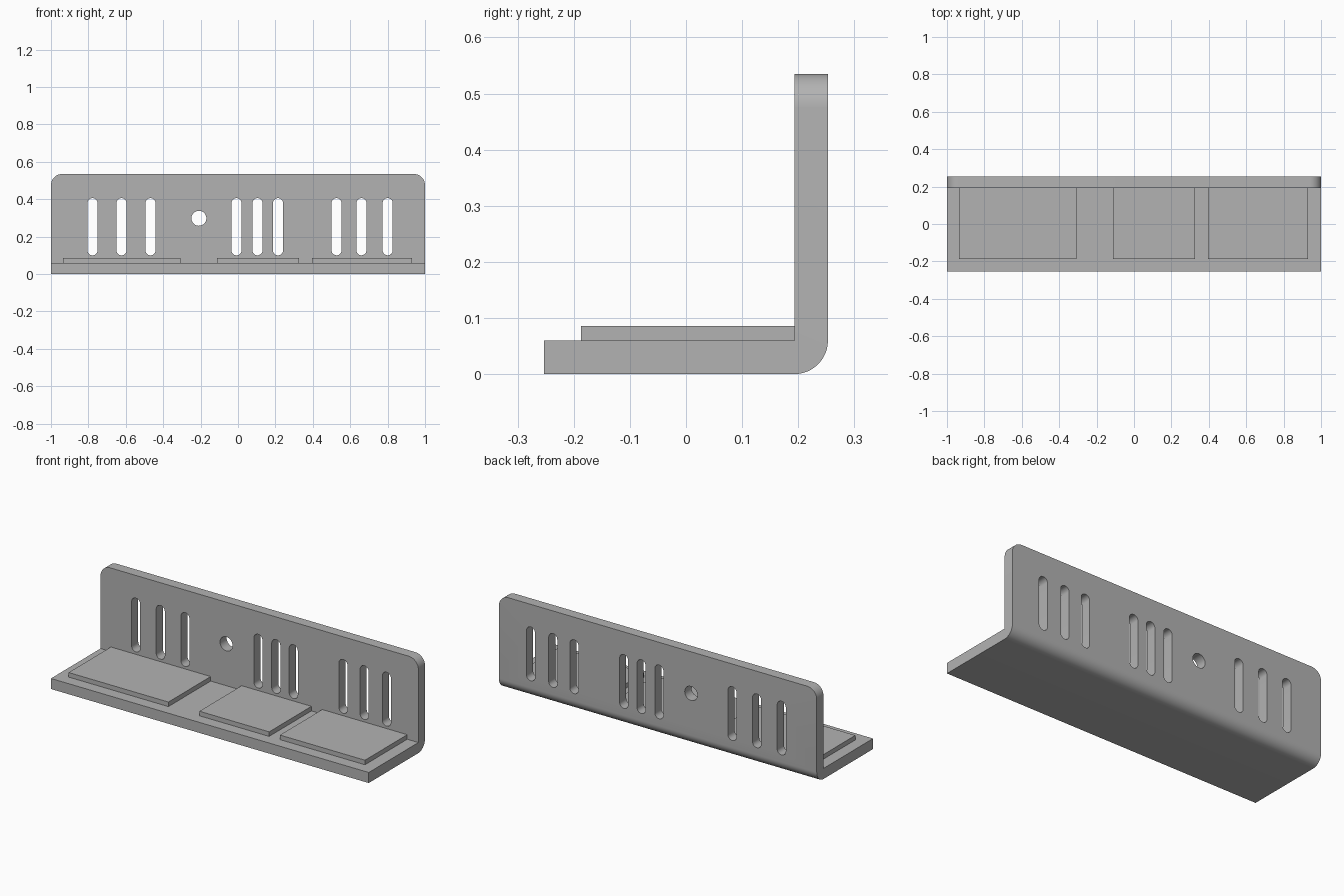
import bpy, bmesh, math
from mathutils import Vector

cube = bpy.data.objects.get("Cube")
if cube:
    bpy.data.objects.remove(cube, do_unlink=True)

BACK, INNER, THICK, TOP = 0.253, 0.193, 0.06, 0.535

grey = bpy.data.materials.new("plain grey")
grey.use_nodes = True
colour = (0.45, 0.45, 0.45, 1)
grey.diffuse_color = colour
grey.node_tree.nodes["Principled BSDF"].inputs["Base Color"].default_value = colour


def make_object(name, bm):
    bmesh.ops.recalc_face_normals(bm, faces=bm.faces)
    mesh = bpy.data.meshes.new(name)
    bm.to_mesh(mesh)
    bm.free()
    mesh.materials.append(grey)
    obj = bpy.data.objects.new(name, mesh)
    bpy.context.collection.objects.link(obj)
    return obj


def add_prism(bm, points, direction):
    """Fill an outline and sweep it along a direction."""
    face = bm.faces.new([bm.verts.new(p) for p in points])
    result = bmesh.ops.extrude_face_region(bm, geom=[face], use_keep_orig=True)
    moved = [v for v in result["geom"] if isinstance(v, bmesh.types.BMVert)]
    bmesh.ops.translate(bm, verts=moved, vec=Vector(direction))


def add_slot(bm, x, low, high, radius):
    """Round-ended cutter through the wall; a plain hole when low equals high."""
    points = []
    steps = 16
    for centre, start in ((high, 0), (low, math.pi)):
        for i in range(steps + (low != high)):
            a = start + math.pi * i / steps
            points.append((x + radius * math.cos(a), INNER - 0.1,
                           centre + radius * math.sin(a)))
    add_prism(bm, points, (0, 0.3, 0))


# L-shaped bracket body with rounded bend and rounded upper corners
bm = bmesh.new()
profile = [(-BACK, 0), (BACK, 0), (BACK, TOP), (INNER, TOP), (INNER, THICK), (-BACK, THICK)]
add_prism(bm, [(-1, y, z) for y, z in profile], (2, 0, 0))


def is_rounded(edge):
    a, b = (v.co for v in edge.verts)
    middle = (a + b) / 2
    bend = abs(a.x - b.x) > 1 and middle.y > 0.2 and middle.z < 0.01
    corner = abs(a.y - b.y) > 0.01 and middle.z > TOP - 0.01
    return bend or corner


bmesh.ops.bevel(bm, geom=[e for e in bm.edges if is_rounded(e)], offset=0.06,
                offset_type='OFFSET', segments=12, profile=0.5, affect='EDGES')
bracket = make_object("bracket", bm)

# Three groups of slots and one round hole through the wall
bm = bmesh.new()
for x in (-0.778, -0.623, -0.468, -0.008, 0.104, 0.214, 0.527, 0.66, 0.8):
    add_slot(bm, x, 0.127, 0.379, 0.027)
add_slot(bm, -0.209, 0.298, 0.298, 0.04)
cutter = make_object("slot_cutter", bm)
cutter.hide_render = True

cut = bracket.modifiers.new("slots", 'BOOLEAN')
cut.operation = 'DIFFERENCE'
cut.solver = 'EXACT'
cut.object = cutter
bpy.ops.object.select_all(action='DESELECT')
bpy.context.view_layer.objects.active = bracket
bracket.select_set(True)
bpy.ops.object.modifier_apply(modifier=cut.name)
bpy.data.objects.remove(cutter, do_unlink=True)
bpy.ops.object.shade_smooth_by_angle(angle=math.radians(30))

# Raised pads on the base
for name, left, right in (("right_pad", -0.935, -0.307),
                          ("middle_pad", -0.112, 0.327),
                          ("left_pad", 0.395, 0.93)):
    bm = bmesh.new()
    add_prism(bm, [(left, -0.187, THICK), (right, -0.187, THICK),
                   (right, INNER, THICK), (left, INNER, THICK)], (0, 0, 0.026))
    make_object(name, bm)
